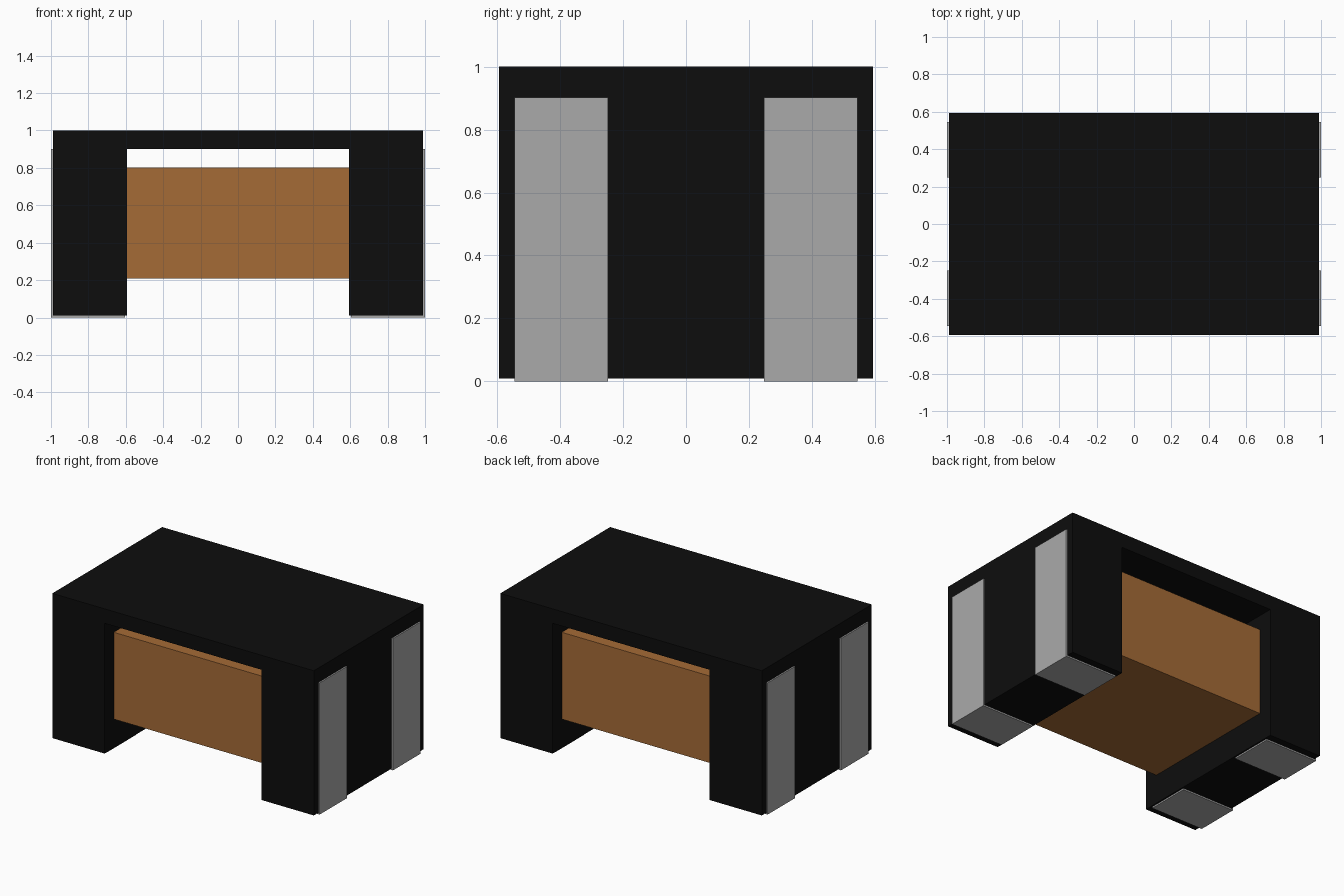
import bpy
import bmesh

cube = bpy.data.objects.get("Cube")
if cube:
    bpy.data.objects.remove(cube, do_unlink=True)


def make_material(name, rgb):
    mat = bpy.data.materials.new(name)
    mat.use_nodes = True
    mat.diffuse_color = (*rgb, 1)
    bsdf = next(n for n in mat.node_tree.nodes if n.type == 'BSDF_PRINCIPLED')
    bsdf.inputs["Base Color"].default_value = (*rgb, 1)
    return mat


black = make_material("black", (0.004, 0.004, 0.004))
grey = make_material("light grey", (0.402, 0.402, 0.402))
brown = make_material("copper brown", (0.376, 0.147, 0.037))


def add_object(name, bm, mat):
    bmesh.ops.recalc_face_normals(bm, faces=bm.faces)
    mesh = bpy.data.meshes.new(name)
    bm.to_mesh(mesh)
    bm.free()
    mesh.materials.append(mat)
    obj = bpy.data.objects.new(name, mesh)
    bpy.context.collection.objects.link(obj)
    return obj


def extrude_profile(name, points, y0, y1, mat):
    """Extrude an x-z outline from y0 to y1."""
    bm = bmesh.new()
    face = bm.faces.new([bm.verts.new((x, y0, z)) for x, z in points])
    result = bmesh.ops.extrude_face_region(bm, geom=[face])
    verts = [v for v in result["geom"] if isinstance(v, bmesh.types.BMVert)]
    bmesh.ops.translate(bm, verts=verts, vec=(0, y1 - y0, 0))
    return add_object(name, bm, mat)


def rect(x0, x1, z0, z1):
    return [(x0, z0), (x1, z0), (x1, z1), (x0, z1)]


# Bridge-shaped housing: two side legs joined by a flat top
OUT, IN, BASE, ARCH, TOP = 0.99, 0.594, 0.01, 0.901, 1.0
outline = [(-OUT, BASE), (-IN, BASE), (-IN, ARCH), (IN, ARCH),
           (IN, BASE), (OUT, BASE), (OUT, TOP), (-OUT, TOP)]
extrude_profile("housing", outline, -0.594, 0.594, black)

# Core block held between the legs
extrude_profile("core", rect(-IN, IN, 0.208, 0.802), -0.495, 0.495, brown)

# Four metal terminals wrapping the outer sides and undersides of the legs
for side, sx in (("left", 1), ("right", -1)):
    for end, sy in (("front", -1), ("back", 1)):
        y0, y1 = sorted((sy * 0.2475, sy * 0.5445))
        x0, x1 = sorted((sx * 0.604, sx * 1.0))
        extrude_profile(f"terminal_{end}_{side}", rect(x0, x1, 0.0, 0.901),
                        y0, y1, grey)
